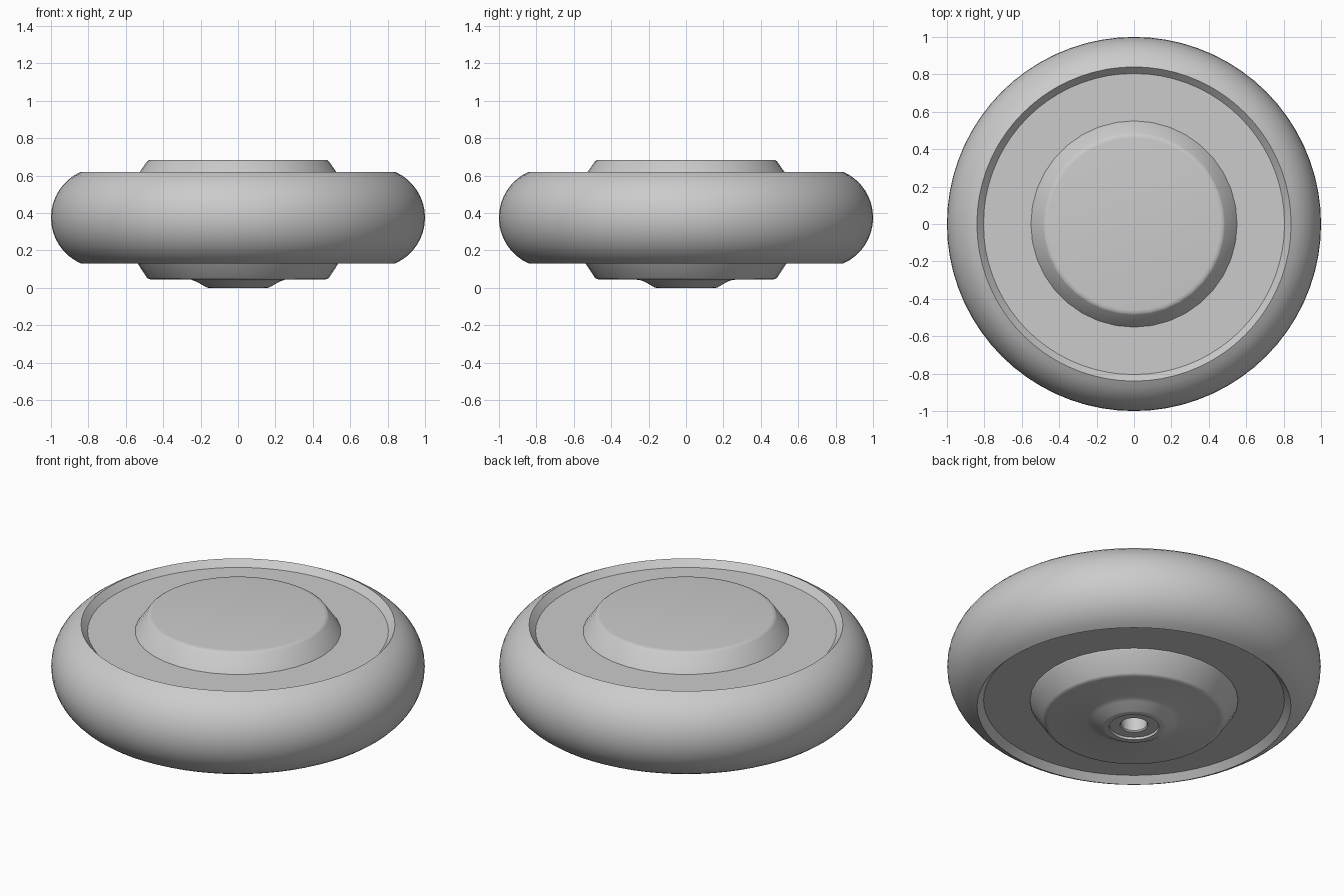
import bpy, bmesh
from math import pi, sin, cos, asin, radians
from mathutils import Vector

cube = bpy.data.objects.get("Cube")
if cube:
    bpy.data.objects.remove(cube, do_unlink=True)

MID = 0.375   # height of the wheel's middle plane

grey = bpy.data.materials.new("light_grey")
grey.use_nodes = True
grey.diffuse_color = (0.6, 0.6, 0.6, 1)
grey.node_tree.nodes["Principled BSDF"].inputs["Base Color"].default_value = (0.6, 0.6, 0.6, 1)


def lathe(name, profile, sides, closed=False):
    """Turn a (radius, height) profile around the z axis."""
    bm = bmesh.new()
    verts = [bm.verts.new((r, 0, z)) for r, z in profile]
    edges = [bm.edges.new(pair) for pair in zip(verts, verts[1:])]
    if closed:
        edges.append(bm.edges.new((verts[-1], verts[0])))
    bmesh.ops.spin(bm, geom=verts + edges, cent=(0, 0, 0), axis=(0, 0, 1),
                   angle=2 * pi, steps=sides)
    bmesh.ops.remove_doubles(bm, verts=bm.verts, dist=0.0005)
    bmesh.ops.recalc_face_normals(bm, faces=bm.faces)
    mesh = bpy.data.meshes.new(name)
    bm.to_mesh(mesh)
    bm.free()
    mesh.materials.append(grey)
    ob = bpy.data.objects.new(name, mesh)
    bpy.context.collection.objects.link(ob)
    bpy.ops.object.select_all(action='DESELECT')
    ob.select_set(True)
    bpy.context.view_layer.objects.active = ob
    bpy.ops.object.shade_smooth_by_angle(angle=radians(30))
    return ob


# Tyre: a bulging tread arc between the two rims
rim, half = 0.84, 0.245
bulge = 1 - rim
radius = (half ** 2 + bulge ** 2) / (2 * bulge)
sweep = asin(half / radius)
steps = 16
tread = []
for i in range(steps + 1):
    a = sweep * (1 - 2 * i / steps)
    tread.append((1 - radius + radius * cos(a), MID + radius * sin(a)))

# Recessed side discs, running in under the hub
side = [(0.805, 0.208), (0.5, 0.208)]
upper = [(r, MID + h) for r, h in reversed(side)]
lower = [(r, MID - h) for r, h in side]
lathe("tyre_and_side_discs", upper + tread + lower, 72, closed=True)

# Hub: flared drum with softened edges, on both sides
flare = [(0.46, 0.309), (0.477, 0.307), (0.487, 0.3), (0.557, 0.2)]
hub_top = [(0, MID + 0.309)] + [(r, MID + h) for r, h in flare]
hub_bottom = [(r, MID - h * 1.07) for r, h in reversed(flare)]

# Axle boss below the hub, with a shallow counterbore and a blind hole
boss = [(0.25, 0.043), (0.222, 0.033), (0.168, 0.002), (0.16, 0),
        (0.134, 0), (0.131, 0.013), (0.076, 0.013), (0.07, 0.02),
        (0.07, 0.2), (0, 0.2)]
lathe("hub_with_axle_boss", hub_top + hub_bottom + boss, 36)
